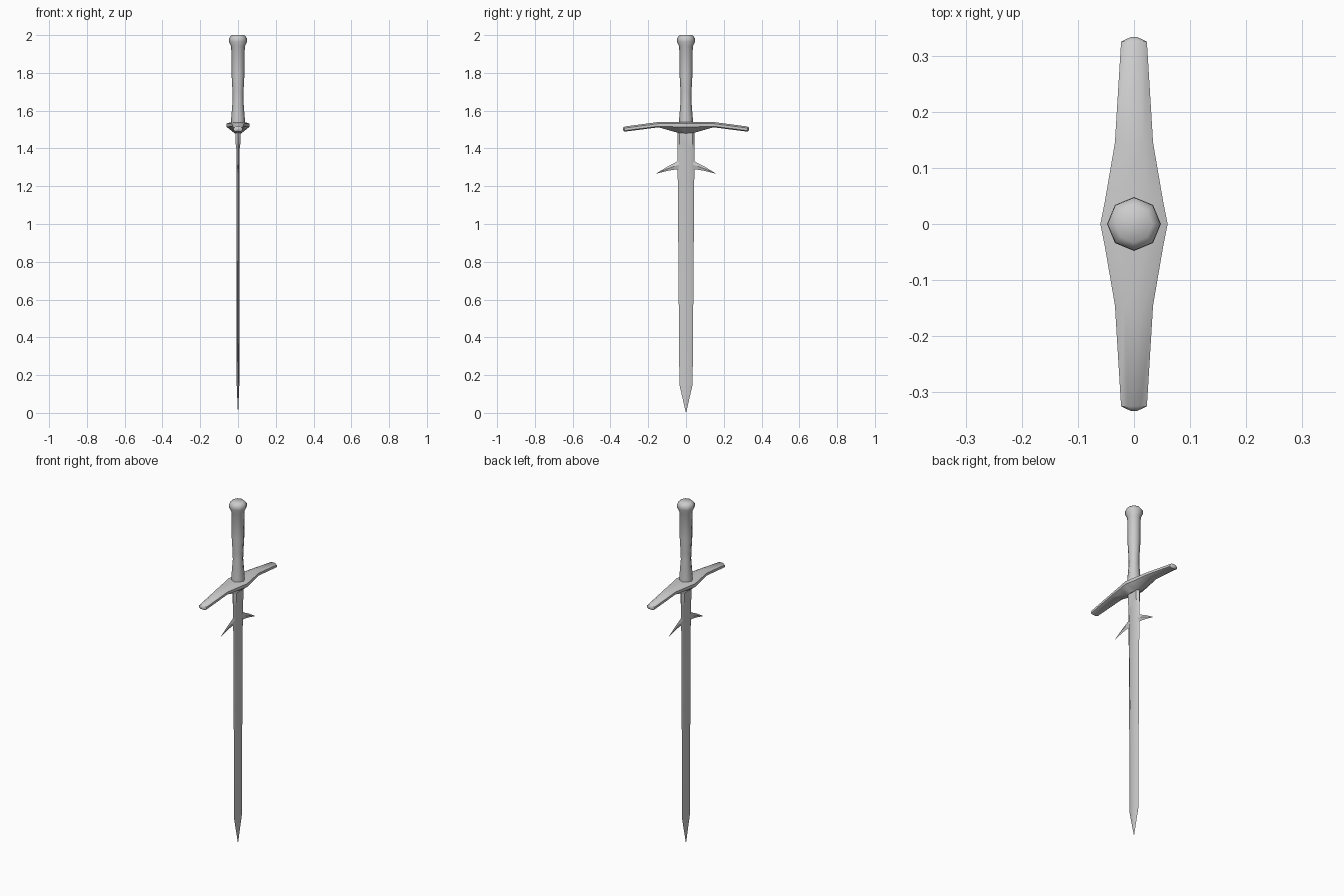
import bpy
from math import cos, sin, pi, radians

if "Cube" in bpy.data.objects:
    bpy.data.objects.remove(bpy.data.objects["Cube"])


def loft(name, rings, angle=35):
    """Skin equal-sized rings of points into a closed, capped mesh."""
    n = len(rings[0])
    verts = [p for ring in rings for p in ring]
    faces = [(k * n + i, k * n + (i + 1) % n, (k + 1) * n + (i + 1) % n, (k + 1) * n + i)
             for k in range(len(rings) - 1) for i in range(n)]
    faces.append(tuple(reversed(range(n))))
    faces.append(tuple(range(len(verts) - n, len(verts))))
    mesh = bpy.data.meshes.new(name)
    mesh.from_pydata(verts, [], faces)
    obj = bpy.data.objects.new(name, mesh)
    bpy.context.collection.objects.link(obj)
    bpy.context.view_layer.objects.active = obj
    obj.select_set(True)
    bpy.ops.object.mode_set(mode='EDIT')
    bpy.ops.mesh.select_all(action='SELECT')
    bpy.ops.mesh.remove_doubles(threshold=0.0001)
    bpy.ops.mesh.normals_make_consistent(inside=False)
    bpy.ops.object.mode_set(mode='OBJECT')
    bpy.ops.object.shade_smooth_by_angle(angle=radians(angle))
    obj.select_set(False)
    return obj


# Grip and pommel: eight-sided turned profile (radius, height)
grip_profile = [(0.036, 1.52), (0.036, 1.56), (0.028, 1.66), (0.029, 1.70),
                (0.034, 1.79), (0.036, 1.94), (0.048, 1.965), (0.047, 1.985), (0.033, 2.0)]
loft("grip", [[(r * cos(i * pi / 4), r * sin(i * pi / 4), z) for i in range(8)]
              for r, z in grip_profile], 50)

# Crossguard: stations of (y, half width, top, bottom, keel half width)
half_guard = [(0.333, 0.006, 1.51, 1.495, 0.004), (0.325, 0.023, 1.516, 1.489, 0.012),
              (0.145, 0.034, 1.54, 1.512, 0.018), (0.04, 0.052, 1.541, 1.482, 0.018)]
stations = ([(-y, w, t, b, k) for y, w, t, b, k in half_guard]
            + [(0, 0.06, 1.541, 1.48, 0.018)] + half_guard[::-1])


def guard_ring(y, w, top, bottom, keel):
    side = top - 0.3 * min(top - bottom, 0.03)
    low = top - 0.8 * min(top - bottom, 0.034)
    return [(w * 0.5, y, top), (w, y, side), (w, y, low), (keel, y, bottom),
            (-keel, y, bottom), (-w, y, low), (-w, y, side), (-w * 0.5, y, top)]


loft("crossguard", [guard_ring(*s) for s in stations], 40)


# Blade: bevelled edges around a shallow fuller, thicker at the top
def blade_ring(z, w, flat, thick, centre):
    return [(0, w, z), (thick, flat, z), (centre, 0, z), (thick, -flat, z),
            (0, -w, z), (-thick, -flat, z), (-centre, 0, z), (-thick, flat, z)]


blade_stations = [(0.0, 0.0005, 0.0003, 0.0003, 0.0005), (0.15, 0.035, 0.018, 0.004, 0.007),
                  (1.40, 0.045, 0.032, 0.009, 0.007), (1.43, 0.045, 0.034, 0.013, 0.013),
                  (1.49, 0.045, 0.034, 0.013, 0.013), (1.51, 0.03, 0.022, 0.012, 0.012)]
loft("blade", [blade_ring(*s) for s in blade_stations], 25)

# Parrying spikes: thin tapering hooks on both edges (y, top, bottom, half thickness)
spike = [(0.035, 1.345, 1.285, 0.006), (0.052, 1.328, 1.289, 0.006),
         (0.10, 1.303, 1.281, 0.004), (0.155, 1.269, 1.267, 0.0005)]
for label, s in (("left", -1), ("right", 1)):
    loft("spike_" + label, [[(0, s * y, t), (h, s * y, (t + b) / 2), (0, s * y, b),
                             (-h, s * y, (t + b) / 2)] for y, t, b, h in spike], 25)
